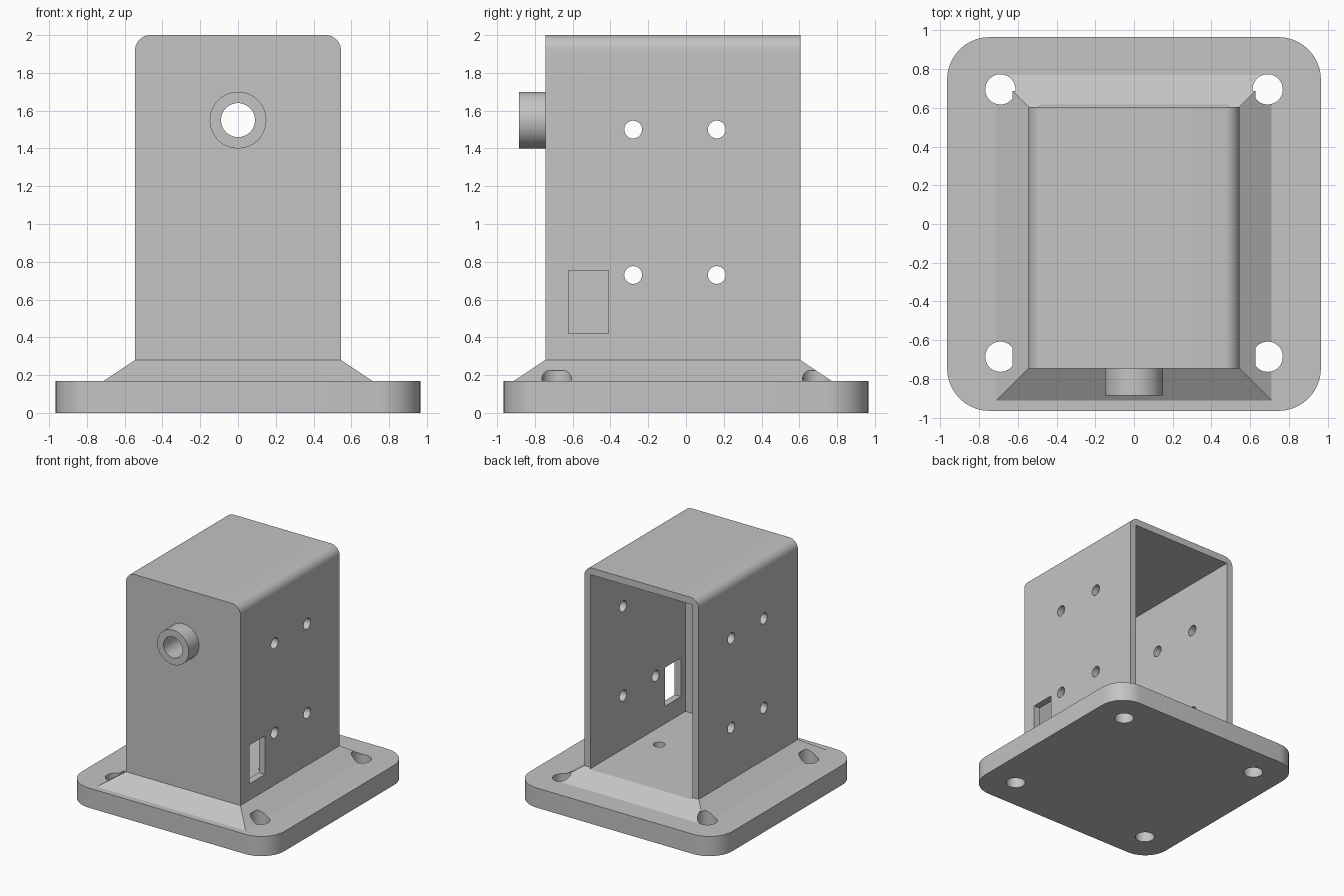
import bpy, bmesh
from math import radians
from mathutils import Matrix, Vector

cube = bpy.data.objects.get("Cube")
if cube:
    bpy.data.objects.remove(cube, do_unlink=True)

grey = bpy.data.materials.new("plain grey")
grey.use_nodes = True
GREY = (0.55, 0.55, 0.55, 1)
grey.diffuse_color = GREY
grey.node_tree.nodes["Principled BSDF"].inputs["Base Color"].default_value = GREY


def make(name, bm):
    bmesh.ops.recalc_face_normals(bm, faces=bm.faces)
    mesh = bpy.data.meshes.new(name)
    bm.to_mesh(mesh)
    bm.free()
    mesh.materials.append(grey)
    obj = bpy.data.objects.new(name, mesh)
    bpy.context.collection.objects.link(obj)
    return obj


def box(name, low, high, radius=0, rounded=None):
    """Box between two corners; edges chosen by the rounded rule get a radius."""
    low, high = Vector(low), Vector(high)
    bm = bmesh.new()
    bmesh.ops.create_cube(bm, size=1)
    for v in bm.verts:
        v.co = [(a + b) / 2 + c * (b - a) for a, b, c in zip(low, high, v.co)]
    if rounded:
        edges = [e for e in bm.edges if rounded(*e.verts)]
        bmesh.ops.bevel(bm, geom=edges, offset=radius, segments=10,
                        profile=0.5, affect='EDGES')
    return make(name, bm)


def rod(name, radius, start, end):
    """Cylinder between two points."""
    start, end = Vector(start), Vector(end)
    axis = end - start
    turn = axis.to_track_quat('Z', 'Y').to_matrix().to_4x4()
    bm = bmesh.new()
    bmesh.ops.create_cone(bm, cap_ends=True, segments=48, radius1=radius,
                          radius2=radius, depth=axis.length,
                          matrix=Matrix.Translation((start + end) / 2) @ turn)
    return make(name, bm)


def cut(cutter, *targets):
    cutter.hide_render = True
    for obj in targets:
        mod = obj.modifiers.new("cut", 'BOOLEAN')
        mod.operation, mod.solver, mod.object = 'DIFFERENCE', 'EXACT', cutter
        bpy.context.view_layer.objects.active = obj
        bpy.ops.object.modifier_apply(modifier=mod.name)
    bpy.data.objects.remove(cutter, do_unlink=True)


# Overall sizes
HALF, PLATE_TOP, SKIRT_TOP = 0.965, 0.17, 0.28
SIDE, FRONT, BACK, TOP = 0.545, -0.745, 0.605, 2.0
WALL, FLARE, FLOOR = 0.06, 0.165, 0.27

# Base plate with rounded corners
base_plate = box("base_plate", (-HALF, -HALF, 0), (HALF, HALF, PLATE_TOP), 0.22,
                 lambda a, b: abs(a.co.z - b.co.z) > 0.1)

# Sloped skirt around the foot of the housing
skirt = box("skirt", (-SIDE, FRONT, PLATE_TOP), (SIDE, BACK, SKIRT_TOP))
middle = (FRONT + BACK) / 2
for v in skirt.data.vertices:
    if v.co.z < (PLATE_TOP + SKIRT_TOP) / 2:
        v.co.x += FLARE if v.co.x > 0 else -FLARE
        v.co.y += FLARE if v.co.y > middle else -FLARE

# Housing with rounded top sides, open at the back
housing = box("housing", (-SIDE, FRONT, SKIRT_TOP), (SIDE, BACK, TOP), 0.08,
              lambda a, b: min(a.co.z, b.co.z) > 1 and abs(a.co.y - b.co.y) > 1)
cut(box("cavity", (WALL - SIDE, FRONT + WALL, FLOOR),
        (SIDE - WALL, BACK + 0.3, TOP - WALL)), housing, skirt)

# Front boss and its bore
boss = rod("front_boss", 0.15, (0, -0.885, 1.55), (0, FRONT, 1.55))
cut(rod("bore", 0.09, (0, -1, 1.55), (0, -0.5, 1.55)), boss, housing)

# Cross holes through both side walls
for y in (-0.28, 0.163):
    for z in (0.73, 1.5):
        cut(rod("cross_hole", 0.047, (-0.7, y, z), (0.7, y, z)), housing)

# Rectangular cable window in one side wall
cut(box("window", (0.3, -0.623, 0.42), (0.7, -0.41, 0.753)), housing)

# Corner bolt holes, stopping inside the skirt
for x in (-0.69, 0.69):
    for y in (-0.685, 0.695):
        cut(rod("bolt_hole", 0.078, (x, y, -0.1), (x, y, 0.225)), base_plate, skirt)

# Shallow holes in the floor
for x in (-0.3, 0.3):
    cut(rod("floor_hole", 0.047, (x, -0.065, 0.2), (x, -0.065, 0.4)), skirt)

# Smooth the round surfaces, keep the edges sharp
bpy.ops.object.select_all(action='DESELECT')
for obj in (base_plate, skirt, housing, boss):
    obj.select_set(True)
bpy.context.view_layer.objects.active = housing
bpy.ops.object.shade_smooth_by_angle(angle=radians(25))
